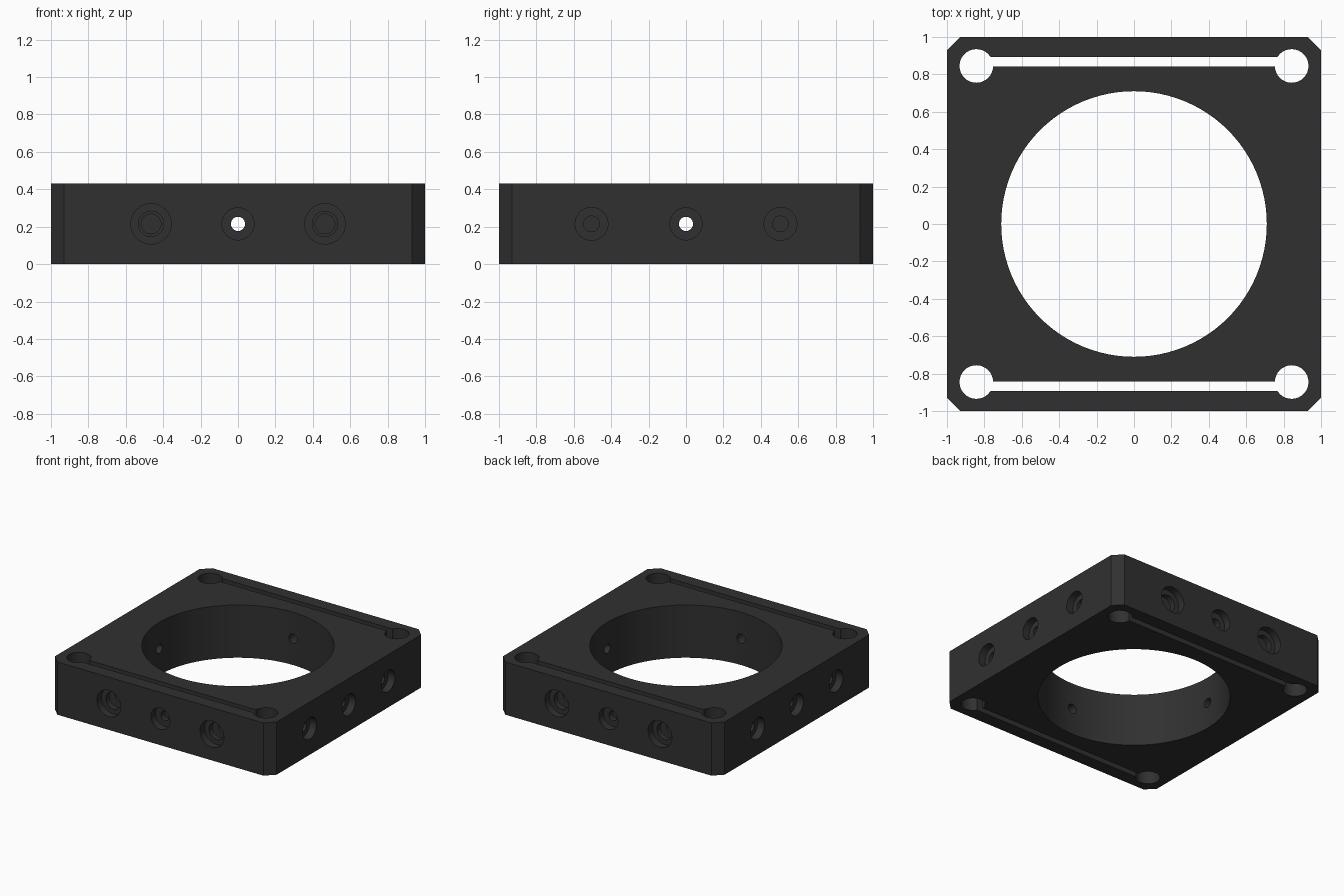
import bpy, bmesh, math
from mathutils import Matrix, Vector

if "Cube" in bpy.data.objects:
    bpy.data.objects.remove(bpy.data.objects["Cube"])

H = 0.43
ZC = 0.215


def new_object(name, bm):
    bmesh.ops.recalc_face_normals(bm, faces=bm.faces)
    me = bpy.data.meshes.new(name)
    bm.to_mesh(me)
    bm.free()
    ob = bpy.data.objects.new(name, me)
    bpy.context.collection.objects.link(ob)
    return ob


# Square plate with chamfered corners
bm = bmesh.new()
c = 0.93
outline = [(c, -1), (1, -c), (1, c), (c, 1), (-c, 1), (-1, c), (-1, -c), (-c, -1)]
face = bm.faces.new([bm.verts.new((x, y, 0)) for x, y in outline])
ext = bmesh.ops.extrude_face_region(bm, geom=[face])
bmesh.ops.translate(bm, vec=(0, 0, H),
                    verts=[v for v in ext["geom"] if isinstance(v, bmesh.types.BMVert)])
plate = new_object("mounting_plate", bm)


def cut(cutter):
    mod = plate.modifiers.new("cut", "BOOLEAN")
    mod.operation = "DIFFERENCE"
    mod.solver = "EXACT"
    mod.object = cutter
    cutter.hide_render = True
    bpy.context.view_layer.objects.active = plate
    bpy.ops.object.modifier_apply(modifier=mod.name)
    bpy.data.objects.remove(cutter)


def drill(a, b, r, segs=32):
    """Cut a round hole between two points."""
    a, b = Vector(a), Vector(b)
    d = b - a
    m = Matrix.Translation((a + b) / 2) @ d.to_track_quat("Z", "Y").to_matrix().to_4x4()
    bm = bmesh.new()
    bmesh.ops.create_cone(bm, cap_ends=True, segments=segs, radius1=r, radius2=r,
                          depth=d.length, matrix=m)
    cut(new_object("hole_cutter", bm))


# Central bore and corner holes
drill((0, 0, -0.1), (0, 0, H + 0.1), 0.71, 96)
for sx in (-1, 1):
    for sy in (-1, 1):
        drill((sx * 0.843, sy * 0.845, -0.1), (sx * 0.843, sy * 0.845, H + 0.1), 0.09)

# Long slots joining the corner holes
for sy in (-1, 1):
    bm = bmesh.new()
    bmesh.ops.create_cube(bm, size=1, matrix=Matrix.Translation((0, sy * 0.868, ZC))
                          @ Matrix.Diagonal((1.66, 0.05, 1, 1)))
    cut(new_object("slot_cutter", bm))

# Stepped side holes: (offset along the edge, [(radius, depth reached), ...])
front_holes = [(0, [(0.086, 0.94), (0.038, 0.5)])]
side_holes = [(0, [(0.086, 0.94), (0.038, 0.5)])]
for s in (-1, 1):
    front_holes.append((s * 0.465, [(0.108, 0.94), (0.068, 0.86), (0.053, 0.68)]))
    side_holes.append((s * 0.505, [(0.088, 0.94), (0.042, 0.75)]))
for s in (-1, 1):
    for off, steps in front_holes:
        for r, inner in steps:
            drill((off, s * 1.1, ZC), (off, s * inner, ZC), r)
    for off, steps in side_holes:
        for r, inner in steps:
            drill((s * 1.1, off, ZC), (s * inner, off, ZC), r)

# Smooth round walls, dark finish
bpy.ops.object.select_all(action="DESELECT")
plate.select_set(True)
bpy.context.view_layer.objects.active = plate
bpy.ops.object.shade_smooth_by_angle(angle=math.radians(30))
mat = bpy.data.materials.new("dark_plastic")
mat.diffuse_color = (0.03, 0.03, 0.03, 1)
mat.use_nodes = True
mat.node_tree.nodes["Principled BSDF"].inputs["Base Color"].default_value = mat.diffuse_color
plate.data.materials.clear()
plate.data.materials.append(mat)
